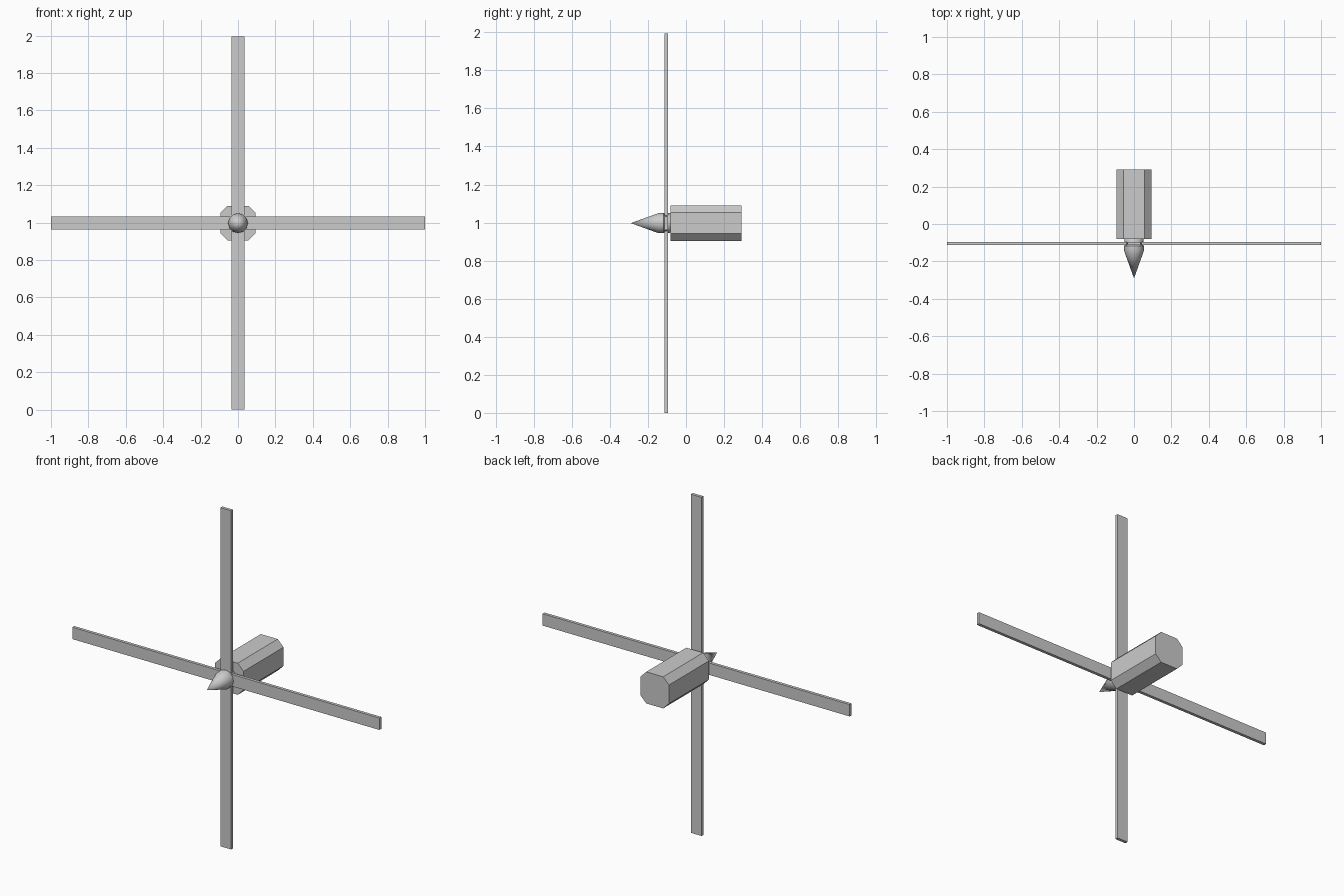
import bpy, bmesh, math

if "Cube" in bpy.data.objects:
    bpy.data.objects.remove(bpy.data.objects["Cube"])

ZC = 0.997  # height of the rotor axis


def make_object(name, bm):
    bmesh.ops.recalc_face_normals(bm, faces=bm.faces)
    mesh = bpy.data.meshes.new(name)
    bm.to_mesh(mesh)
    bm.free()
    obj = bpy.data.objects.new(name, mesh)
    bpy.context.collection.objects.link(obj)
    return obj


# Motor housing: chamfered square section, extruded along y
w, c = 0.093, 0.055
section = [(c, w), (w, c), (w, -c), (c, -w), (-c, -w), (-w, -c), (-w, c), (-c, w)]
bm = bmesh.new()
face = bm.faces.new([bm.verts.new((x, -0.081, ZC + z)) for x, z in section])
ext = bmesh.ops.extrude_face_region(bm, geom=[face], use_keep_orig=True)
for v in ext["geom"]:
    if isinstance(v, bmesh.types.BMVert):
        v.co.y = 0.291
make_object("motor_housing", bm)

# Pointed spinner with a short collar: profile spun around the y axis
profile = [(0, -0.29), (0.047, -0.16), (0.053, -0.142), (0.053, -0.117),
           (0.047, -0.112), (0.047, -0.105), (0.052, -0.1), (0.052, -0.085),
           (0.047, -0.078), (0, -0.078)]
bm = bmesh.new()
verts = [bm.verts.new((r, y, ZC)) for r, y in profile]
edges = [bm.edges.new(pair) for pair in zip(verts, verts[1:])]
bmesh.ops.spin(bm, geom=verts + edges, cent=(0, 0, ZC), axis=(0, 1, 0),
               angle=math.tau, steps=12, use_duplicate=False)
bmesh.ops.remove_doubles(bm, verts=bm.verts, dist=0.0005)
spinner = make_object("spinner", bm)
bpy.context.view_layer.objects.active = spinner
spinner.select_set(True)
bpy.ops.object.shade_smooth_by_angle(angle=math.radians(35))

# Four flat blades running outwards from the hub
INNER = 0.04
for i, name in enumerate(("right", "upper", "left", "lower")):
    outer = 1.0 if i % 2 == 0 else ZC
    a = i * math.pi / 2
    mid, length = (INNER + outer) / 2, outer - INNER
    bpy.ops.mesh.primitive_cube_add(
        size=1, location=(mid * math.cos(a), -0.104, ZC + mid * math.sin(a)),
        rotation=(0, -a, 0))
    blade = bpy.context.object
    blade.name = name + "_blade"
    blade.scale = (length, 0.018, 0.07)
